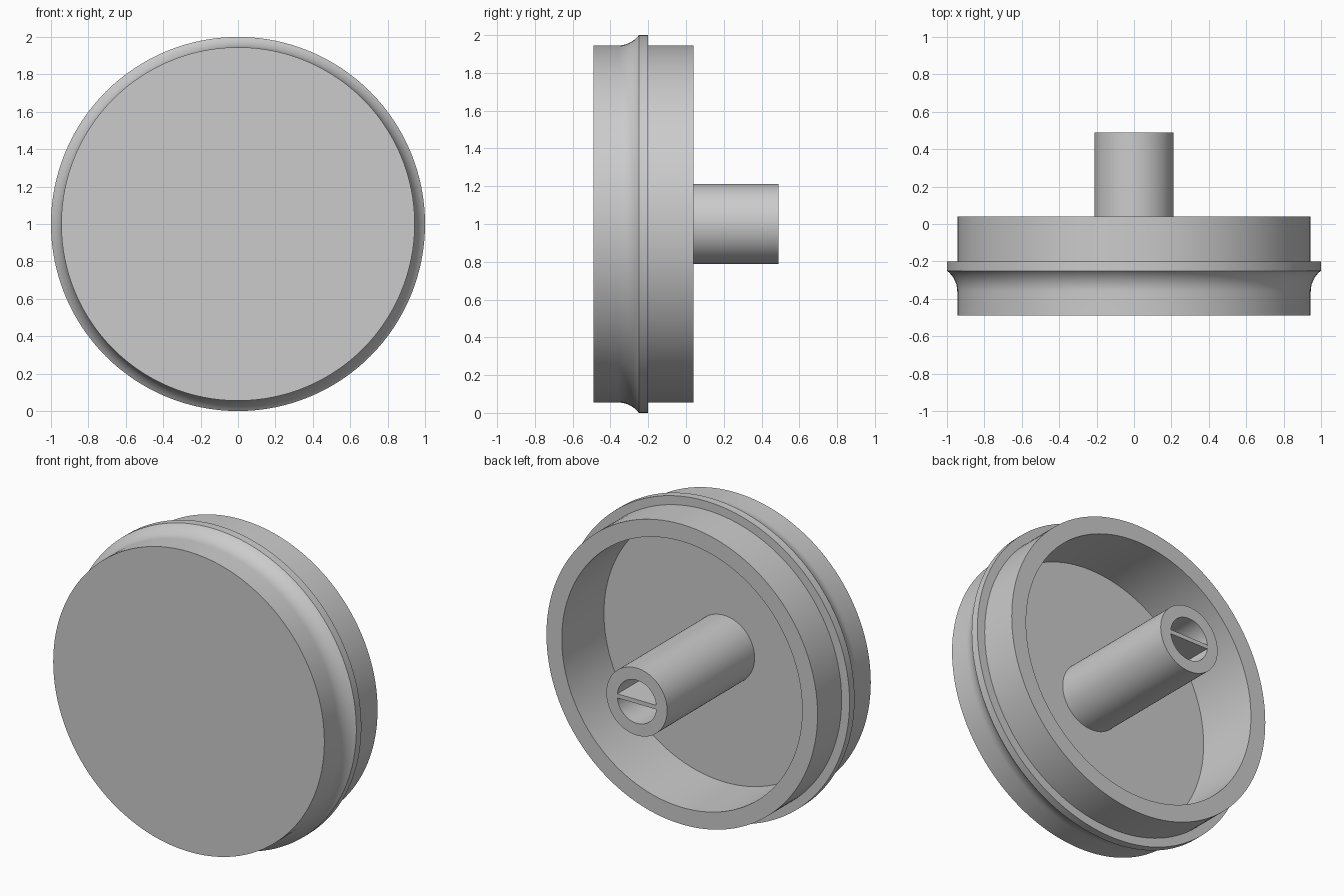
import bpy, bmesh, math

if "Cube" in bpy.data.objects:
    bpy.data.objects.remove(bpy.data.objects["Cube"])

grey = bpy.data.materials.new("plain grey")
grey.diffuse_color = (0.6, 0.6, 0.6, 1)
grey.use_nodes = True
grey.node_tree.nodes["Principled BSDF"].inputs["Base Color"].default_value = grey.diffuse_color
SEG = 128


def finish(name, bm):
    bmesh.ops.recalc_face_normals(bm, faces=bm.faces)
    mesh = bpy.data.meshes.new(name)
    bm.to_mesh(mesh)
    bm.free()
    mesh.materials.append(grey)
    ob = bpy.data.objects.new(name, mesh)
    bpy.context.collection.objects.link(ob)
    bpy.context.view_layer.objects.active = ob
    ob.select_set(True)
    bpy.ops.object.shade_smooth_by_angle(angle=math.radians(30))
    ob.select_set(False)
    return ob


def lathe(name, profile, closed=False):
    """Spin (radius, y) points around the horizontal axis at z = 1."""
    bm = bmesh.new()
    verts = [bm.verts.new((r, y, 1)) for r, y in profile]
    edges = [bm.edges.new(p) for p in zip(verts, verts[1:])]
    if closed:
        edges.append(bm.edges.new((verts[-1], verts[0])))
    bmesh.ops.spin(bm, geom=verts + edges, cent=(0, 0, 1), axis=(0, 1, 0),
                   angle=math.tau, steps=SEG, use_duplicate=False)
    bmesh.ops.remove_doubles(bm, verts=bm.verts, dist=1e-4)
    return finish(name, bm)


# Cup body: flat front, concave fillet up to the flange, hollow back
R, FILLET = 0.945, 0.1375
sweep = math.asin(0.11 / FILLET)
fillet = [(R + FILLET * (1 - math.cos(a)), -0.36 + FILLET * math.sin(a))
          for a in (sweep * i / 10 for i in range(11))]
lathe("cup_body", [(0, -0.49), (R, -0.49)] + fillet +
      [(1.0, -0.2), (R, -0.2), (R, 0.04), (0.838, 0.04), (0.838, -0.38), (0, -0.38)])

# Hollow stem standing on the cup floor
lathe("stem", [(0.212, -0.39), (0.212, 0.49), (0.136, 0.49), (0.136, -0.39)], closed=True)

# Thin web across the stem bore
bm = bmesh.new()
bmesh.ops.create_cube(bm, size=1)
for v in bm.verts:
    v.co = (v.co.x * 0.28, 0.052 + v.co.y * 0.874, 1 + v.co.z * 0.026)
finish("stem_web", bm)
